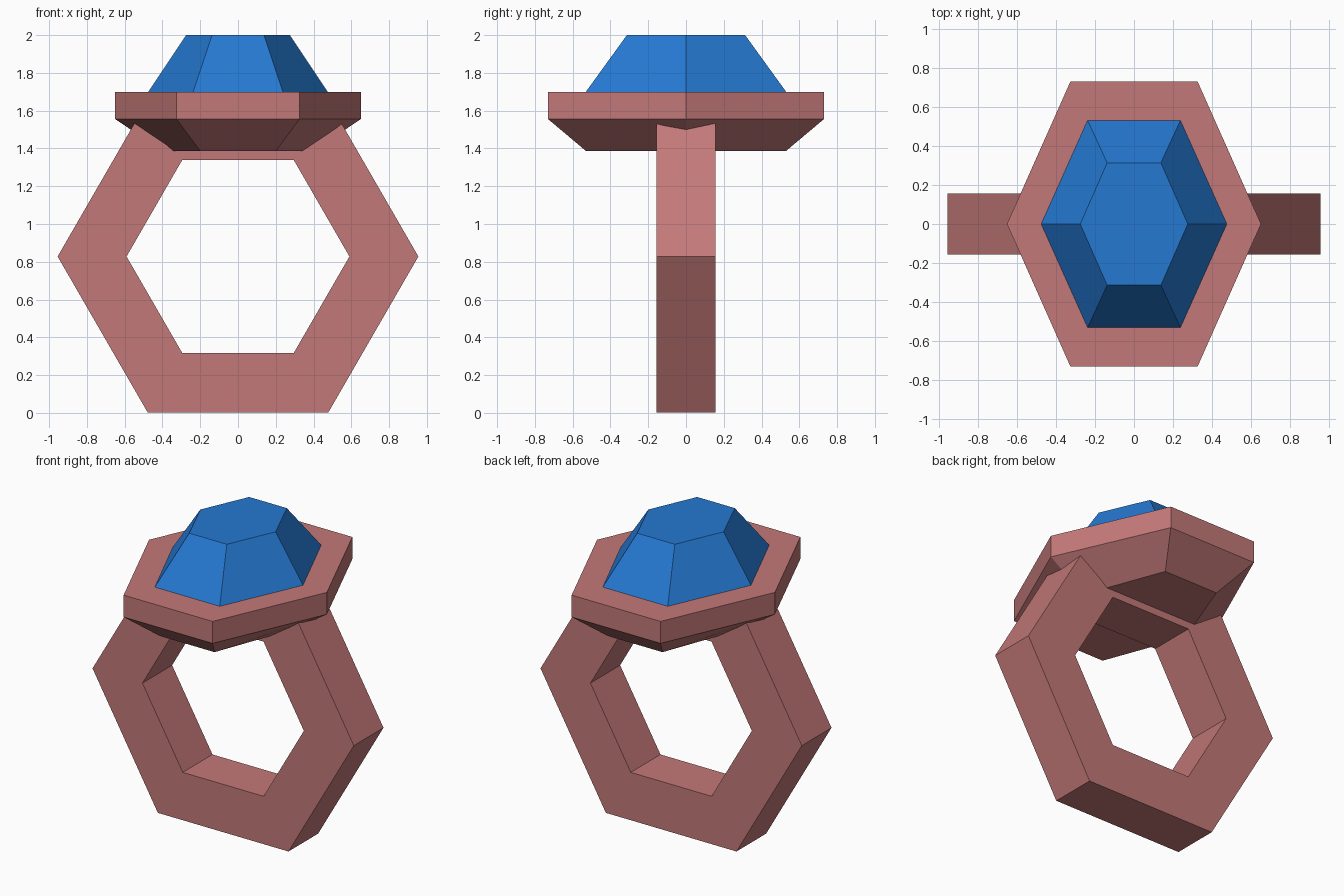
import bpy
import bmesh
from math import cos, sin, radians

cube = bpy.data.objects.get("Cube")
if cube:
    bpy.data.objects.remove(cube, do_unlink=True)


def material(name, rgb):
    mat = bpy.data.materials.new(name)
    mat.use_nodes = True
    mat.diffuse_color = (*rgb, 1)
    mat.node_tree.nodes["Principled BSDF"].inputs["Base Color"].default_value = (*rgb, 1)
    return mat


def add_object(name, bm, mat):
    bmesh.ops.recalc_face_normals(bm, faces=bm.faces)
    mesh = bpy.data.meshes.new(name)
    bm.to_mesh(mesh)
    bm.free()
    mesh.materials.append(mat)
    obj = bpy.data.objects.new(name, mesh)
    bpy.context.collection.objects.link(obj)
    return obj


def hexagon(rx, ry):
    """Six corners with points on the x axis; ry is the flat half-depth."""
    return [(rx * cos(radians(60 * i)), ry * sin(radians(60 * i)) / sin(radians(60)))
            for i in range(6)]


def bridge(bm, a, b):
    for i in range(6):
        j = (i + 1) % 6
        bm.faces.new((a[i], a[j], b[j], b[i]))


def stacked_hexagons(name, levels, mat):
    """Closed solid through hexagons given as (half width, half depth, height)."""
    bm = bmesh.new()
    loops = [[bm.verts.new((x, y, z)) for x, y in hexagon(rx, ry)] for rx, ry, z in levels]
    for a, b in zip(loops, loops[1:]):
        bridge(bm, a, b)
    bm.faces.new(loops[0])
    bm.faces.new(loops[-1])
    return add_object(name, bm, mat)


def hexagon_band(name, outer, inner, half_depth, centre_z, mat):
    """Upright six-sided ring with a rectangular section."""
    bm = bmesh.new()
    section = [(outer, -half_depth), (outer, half_depth),
               (inner, half_depth), (inner, -half_depth)]
    loops = [[bm.verts.new((x, depth, z + centre_z))
              for x, z in hexagon(r, r * sin(radians(60)))] for r, depth in section]
    for k in range(4):
        bridge(bm, loops[k], loops[(k + 1) % 4])
    return add_object(name, bm, mat)


metal = material("rose metal", (0.55, 0.19, 0.19))
blue = material("blue gem", (0.018, 0.19, 0.64))

# Finger band
hexagon_band("ring_band", 0.955, 0.59, 0.155, 0.828, metal)
# Setting: tapered underside and straight rim
stacked_hexagons("gem_setting", [(0.40, 0.53, 1.387), (0.65, 0.73, 1.555), (0.65, 0.73, 1.70)], metal)
# Cut stone
stacked_hexagons("gemstone", [(0.475, 0.53, 1.70), (0.275, 0.313, 2.0)], blue)
